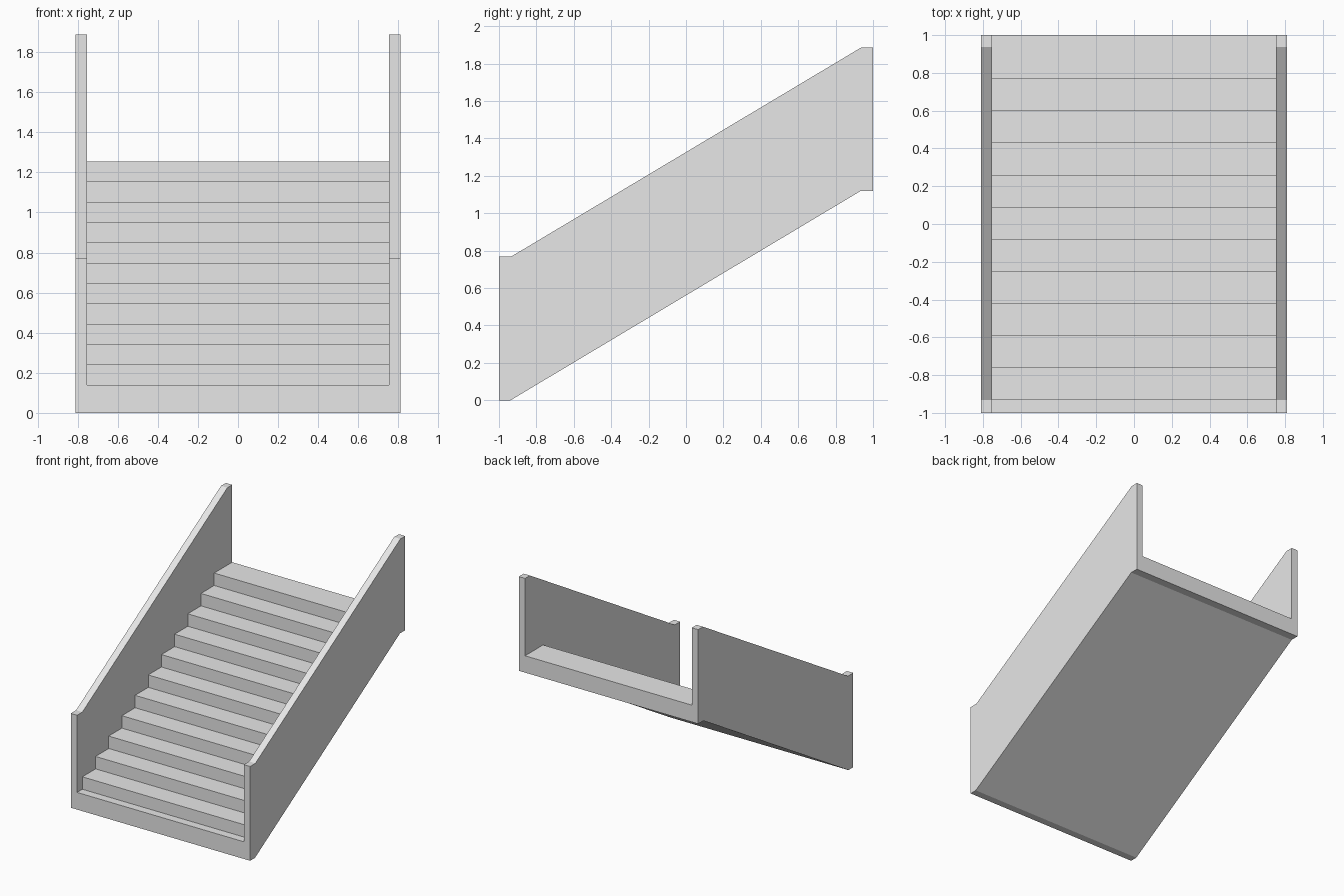
import bpy, bmesh

cube = bpy.data.objects.get("Cube")
if cube:
    bpy.data.objects.remove(cube, do_unlink=True)

HALF_WIDTH, INNER = 0.81, 0.753
STEPS, RUN, RISE = 11, 0.17, 0.1014
FIRST_Y, FIRST_Z = -0.932, 0.14

grey = bpy.data.materials.new("light grey")
grey.use_nodes = True
colour = (0.8, 0.8, 0.8, 1)
grey.diffuse_color = colour
grey.node_tree.nodes["Principled BSDF"].inputs["Base Color"].default_value = colour


def extrude_profile(name, profile, x0, x1):
    """Sweep a closed side profile of (y, z) points from x0 to x1."""
    bm = bmesh.new()
    face = bm.faces.new([bm.verts.new((x0, y, z)) for y, z in profile])
    swept = bmesh.ops.extrude_face_region(bm, geom=[face])["geom"]
    verts = [v for v in swept if isinstance(v, bmesh.types.BMVert)]
    bmesh.ops.translate(bm, verts=verts, vec=(x1 - x0, 0, 0))
    bmesh.ops.recalc_face_normals(bm, faces=bm.faces)
    mesh = bpy.data.meshes.new(name)
    bm.to_mesh(mesh)
    bm.free()
    mesh.materials.append(grey)
    obj = bpy.data.objects.new(name, mesh)
    bpy.context.collection.objects.link(obj)
    return obj


# Sloping underside shared by the stairs and the side walls
underside = [(1, 1.118), (0.932, 1.118), (-0.938, 0), (-1, 0)]

# Stair flight: a short landing, then equal steps up to the top edge
treads = [(-1, FIRST_Z)]
for i in range(STEPS):
    y = FIRST_Y + i * RUN
    treads += [(y, FIRST_Z + i * RISE), (y, FIRST_Z + (i + 1) * RISE)]
treads.append((1, FIRST_Z + STEPS * RISE))
extrude_profile("stair_flight", treads + underside, -INNER, INNER)

# Side walls with level ends
wall_top = [(-1, 0.77), (-0.932, 0.77), (0.938, 1.887), (1, 1.887)]
for name, side in (("left_wall", 1), ("right_wall", -1)):
    extrude_profile(name, wall_top + underside, side * INNER, side * HALF_WIDTH)
